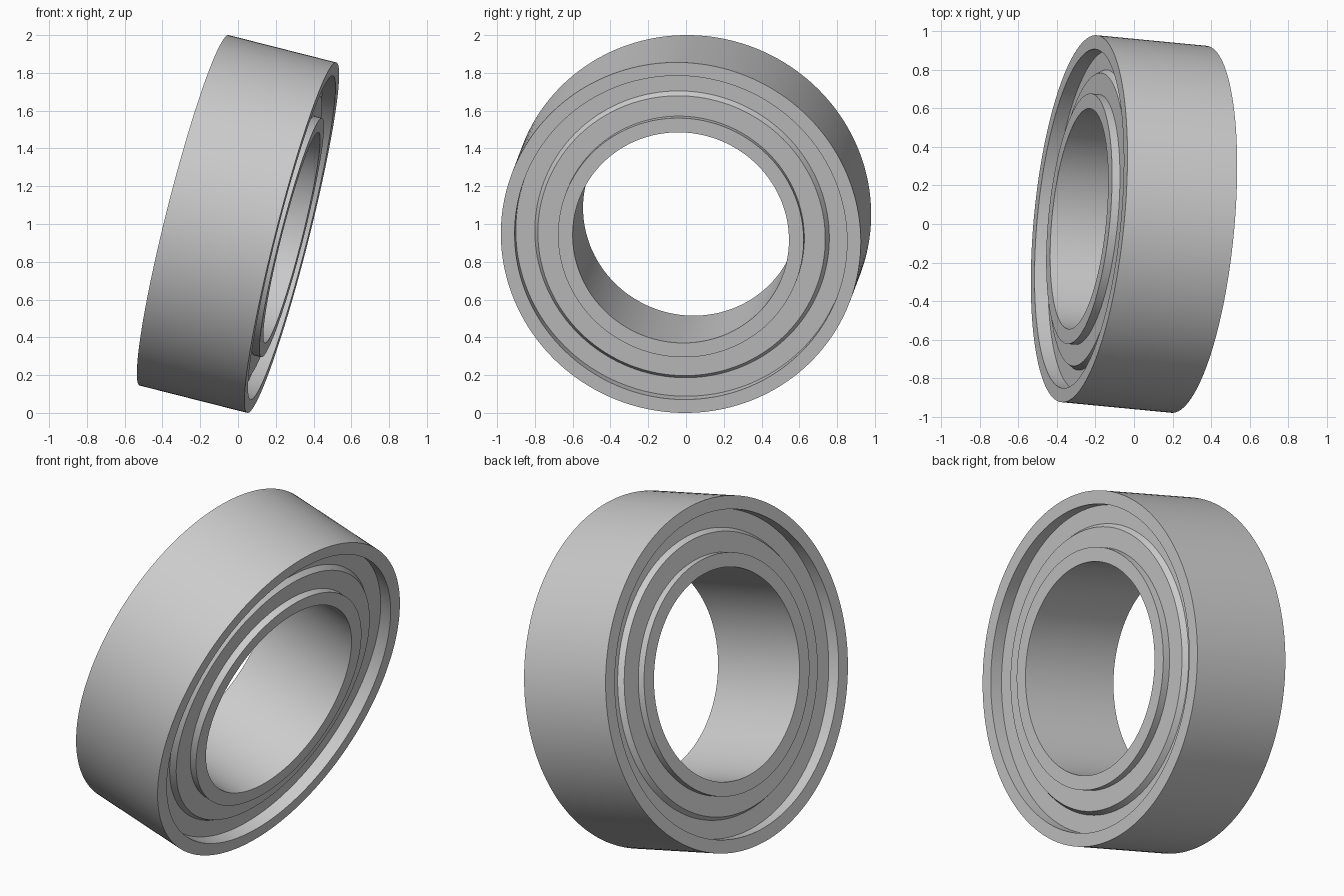
import bpy, bmesh, math
from mathutils import Vector, Matrix

cube = bpy.data.objects.get("Cube")
if cube:
    bpy.data.objects.remove(cube, do_unlink=True)

SEGMENTS = 160
HALF = 0.295                                  # half the bearing width
AXIS = Vector((0.965, -0.093, -0.245)).normalized()
TILT = Vector((0, 0, 1)).rotation_difference(AXIS).to_matrix().to_4x4()
PLACE = Matrix.Translation((0, 0, 1)) @ TILT

steel = bpy.data.materials.new("light grey steel")
steel.use_nodes = True
grey = (0.6, 0.6, 0.6, 1)
steel.diffuse_color = grey
steel.node_tree.nodes["Principled BSDF"].inputs["Base Color"].default_value = grey


def lathe(name, half_profile):
    """Mirror a (radius, height) half profile, then spin it into a closed ring."""
    profile = half_profile + [(r, -h) for r, h in reversed(half_profile)]
    bm = bmesh.new()
    rings = []
    for i in range(SEGMENTS):
        a = math.tau * i / SEGMENTS
        rings.append([bm.verts.new((r * math.cos(a), r * math.sin(a), h))
                      for r, h in profile])
    n = len(profile)
    for i in range(SEGMENTS):
        a, b = rings[i], rings[(i + 1) % SEGMENTS]
        for j in range(n):
            k = (j + 1) % n
            bm.faces.new((a[j], b[j], b[k], a[k]))
    bmesh.ops.recalc_face_normals(bm, faces=bm.faces)
    mesh = bpy.data.meshes.new(name)
    bm.to_mesh(mesh)
    bm.free()
    mesh.materials.append(steel)
    obj = bpy.data.objects.new(name, mesh)
    bpy.context.collection.objects.link(obj)
    obj.matrix_world = PLACE
    bpy.ops.object.select_all(action='DESELECT')
    obj.select_set(True)
    bpy.context.view_layer.objects.active = obj
    bpy.ops.object.shade_smooth_by_angle(angle=math.radians(25))


# Outer and inner races, flush with both end faces
lathe("outer_ring", [(0.884, HALF), (0.957, HALF)])
lathe("inner_ring", [(0.575, HALF), (0.653, HALF)])

# Recessed shield with a sloped step, closing the space between the races
FLOOR, RAISED = HALF - 0.072, HALF - 0.042
lathe("shield", [(0.64, RAISED), (0.764, RAISED), (0.783, FLOOR), (0.895, FLOOR)])
